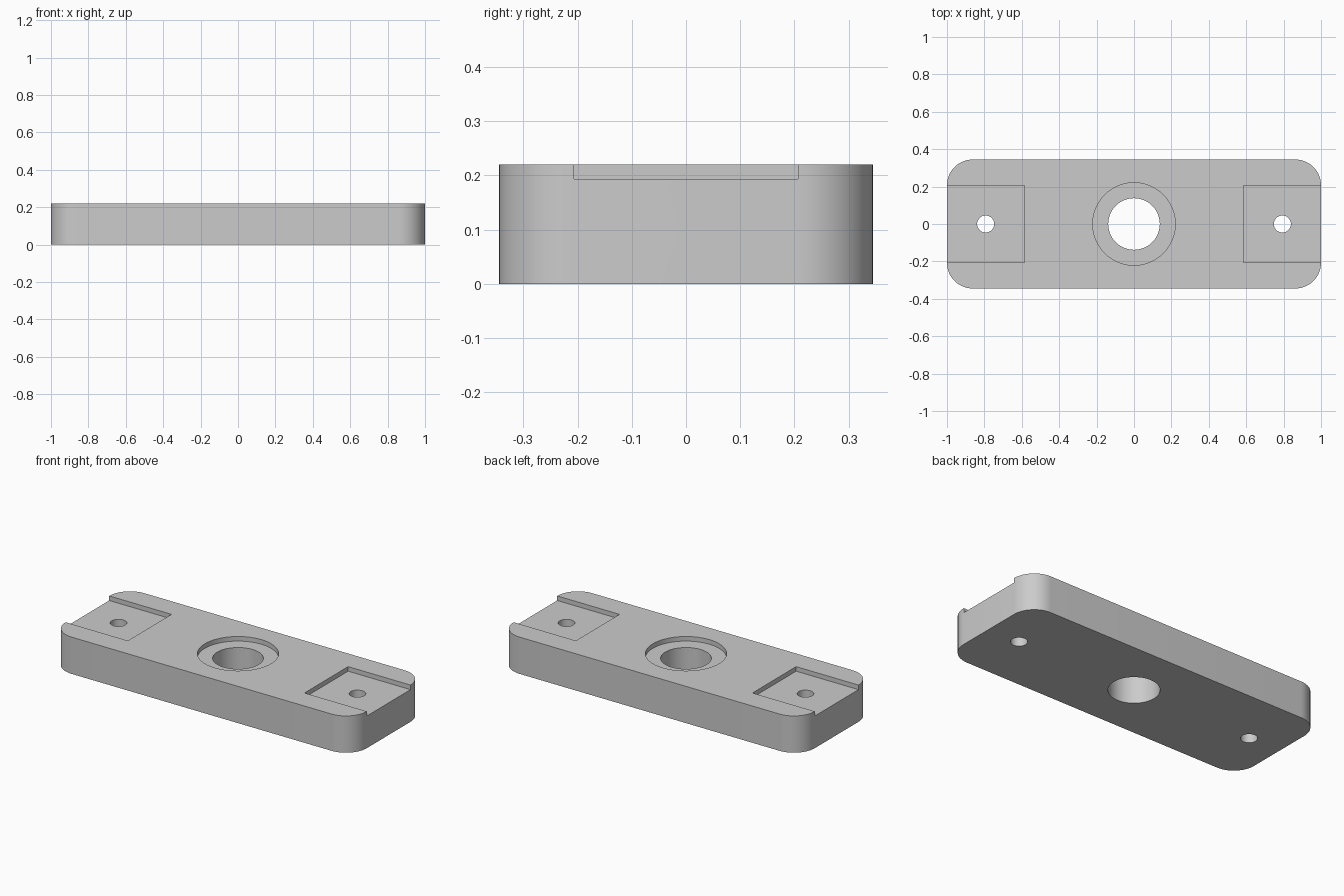
import bpy
import bmesh
import math

cube = bpy.data.objects.get("Cube")
if cube:
    bpy.data.objects.remove(cube, do_unlink=True)

U = 1 / 36.25          # one design unit; the plate is 72.5 long
HX, HY, TOP = 1.0, 12.5 * U, 8 * U
CORNER = 5 * U
FLOOR = 7 * U          # floor level of the shallow recesses

grey = bpy.data.materials.new("plain grey")
grey.use_nodes = True
colour = (0.6, 0.6, 0.6, 1)
grey.diffuse_color = colour
grey.node_tree.nodes["Principled BSDF"].inputs["Base Color"].default_value = colour


def prism(name, outline, z0, z1):
    """Extrude a flat outline between two heights."""
    bm = bmesh.new()
    base = bm.faces.new([bm.verts.new((x, y, z0)) for x, y in outline])
    top = bmesh.ops.extrude_face_region(bm, geom=[base])["geom"]
    verts = [v for v in top if isinstance(v, bmesh.types.BMVert)]
    bmesh.ops.translate(bm, verts=verts, vec=(0, 0, z1 - z0))
    bmesh.ops.recalc_face_normals(bm, faces=bm.faces)
    mesh = bpy.data.meshes.new(name)
    bm.to_mesh(mesh)
    bm.free()
    mesh.materials.append(grey)
    obj = bpy.data.objects.new(name, mesh)
    bpy.context.collection.objects.link(obj)
    return obj


def arc(cx, cy, r, start, sweep, steps):
    angles = [start + sweep * i / steps for i in range(steps + 1)]
    return [(cx + r * math.cos(a), cy + r * math.sin(a)) for a in angles]


def circle(cx, r, steps=64):
    return arc(cx, 0, r, 0, math.tau, steps)[:-1]


def rectangle(x0, x1, h):
    return [(x0, -h), (x1, -h), (x1, h), (x0, h)]


# Plate with rounded corners
outline = []
for i, (sx, sy) in enumerate([(1, 1), (-1, 1), (-1, -1), (1, -1)]):
    outline += arc(sx * (HX - CORNER), sy * (HY - CORNER), CORNER,
                   i * math.pi / 2, math.pi / 2, 16)
plate = prism("mounting_plate", outline, 0, TOP)

# Central through hole with a counterbore, then a recess and hole at each end
cutters = [
    prism("centre_hole_cutter", circle(0, 5 * U), -0.1, TOP + 0.1),
    prism("counterbore_cutter", circle(0, 8 * U), FLOOR, TOP + 0.1),
]
for side, s in (("left", 1), ("right", -1)):
    x0, x1 = sorted((s * (HX - 15 * U), s * (HX + 0.1)))
    cutters += [
        prism(side + "_recess_cutter", rectangle(x0, x1, 7.5 * U), FLOOR, TOP + 0.1),
        prism(side + "_screw_hole_cutter", circle(s * (HX - 7.5 * U), 1.65 * U, 40),
              -0.1, TOP + 0.1),
    ]

for cutter in cutters:
    cutter.hide_render = True
    mod = plate.modifiers.new(cutter.name, "BOOLEAN")
    mod.operation = "DIFFERENCE"
    mod.solver = "EXACT"
    mod.object = cutter

# Bake the cuts and drop the cutters
depsgraph = bpy.context.evaluated_depsgraph_get()
cut_mesh = bpy.data.meshes.new_from_object(plate.evaluated_get(depsgraph))
plate.modifiers.clear()
plate.data = cut_mesh
cut_mesh.name = "mounting_plate"
for cutter in cutters:
    bpy.data.objects.remove(cutter, do_unlink=True)

# Smooth the round walls, keep the rims sharp
bpy.ops.object.select_all(action="DESELECT")
plate.select_set(True)
bpy.context.view_layer.objects.active = plate
bpy.ops.object.shade_smooth_by_angle(angle=math.radians(30))
